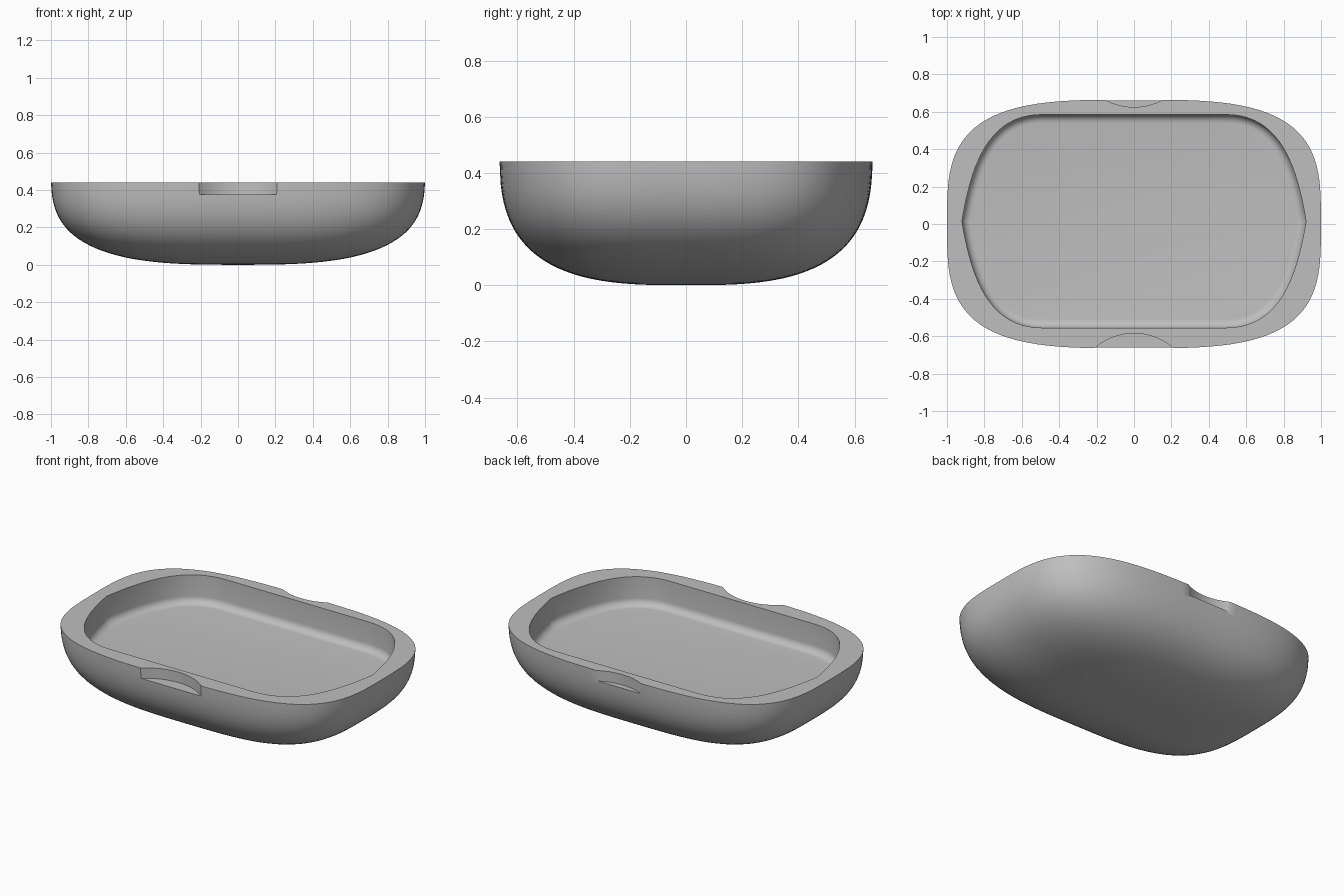
import bpy, bmesh, math

if "Cube" in bpy.data.objects:
    bpy.data.objects.remove(bpy.data.objects["Cube"])

RIM_Z = 0.44      # height of the flat rim
CENTRE_Z = 0.50   # height where the outer shell would be widest
HALF_X, HALF_Y = 1.0, 0.665
FLOOR_Z = 0.262   # inside floor
FILLET = 0.045

grey = bpy.data.materials.new("plain grey")
grey.diffuse_color = (0.52, 0.52, 0.52, 1)
grey.use_nodes = True
grey.node_tree.nodes["Principled BSDF"].inputs["Base Color"].default_value = grey.diffuse_color


def superellipse(angle, power):
    c, s = math.cos(angle), math.sin(angle)
    k = (abs(c) ** power + abs(s) ** power) ** (-1 / power)
    return c * k, s * k


def loft(name, rings):
    """Closed solid skinned through equally sized rings of points."""
    bm = bmesh.new()
    loops = [[bm.verts.new(p) for p in ring] for ring in rings]
    n = len(loops[0])
    for a, b in zip(loops, loops[1:]):
        for i in range(n):
            j = (i + 1) % n
            bm.faces.new((a[i], a[j], b[j], b[i]))
    bm.faces.new(loops[0])
    bm.faces.new(loops[-1])
    bmesh.ops.recalc_face_normals(bm, faces=bm.faces)
    mesh = bpy.data.meshes.new(name)
    bm.to_mesh(mesh)
    bm.free()
    mesh.materials.append(grey)
    obj = bpy.data.objects.new(name, mesh)
    bpy.context.collection.objects.link(obj)
    return obj


# Outer shell: soft rounded block, cut flat at the rim
outline = [superellipse(math.tau * i / 128, 3.4) for i in range(128)]
start = math.atan((CENTRE_Z - RIM_Z) / CENTRE_Z)
rings = []
for i in range(37):
    r, w = superellipse(start + (math.radians(88) - start) * i / 36, 3.0)
    z = RIM_Z if i == 0 else max(0.0, CENTRE_Z * (1 - w))
    rings.append([(HALF_X * r * x, HALF_Y * r * y, z) for x, y in outline])
dish = loft("dish", rings)


# Cavity outline: straight long sides, bowed ends with rounded corners
def bezier(p, t):
    k = ((1 - t) ** 3, 3 * t * (1 - t) ** 2, 3 * t * t * (1 - t), t ** 3)
    return tuple(sum(a * q[d] for a, q in zip(k, p)) for d in (0, 1))


corner = [(0.92, 0.0), (0.87, 0.30), (0.78, 0.57), (0.49, 0.57)]
quarter = [bezier(corner, i / 20) for i in range(21)]
half = quarter + [(-x, y) for x, y in reversed(quarter)]
cavity_outline = half + [(x, -y) for x, y in reversed(half[1:-1])]


def inset(points, d):
    result = []
    for i, (x, y) in enumerate(points):
        ax, ay = points[i - 1]
        bx, by = points[(i + 1) % len(points)]
        tx, ty = bx - ax, by - ay
        length = math.hypot(tx, ty)
        result.append((x - ty / length * d, y + tx / length * d))
    return result


# Cavity cutter: upright walls with a small fillet at the floor
levels = [(0, 0.60)]
for i in range(7):
    a = math.pi / 2 * i / 6
    levels.append((FILLET * (1 - math.cos(a)), FLOOR_Z + FILLET * (1 - math.sin(a))))
cavity = loft("cavity_cutter", [
    [(x, y + 0.015, z) for x, y in inset(cavity_outline, d)] for d, z in levels])


# Finger notch cutters: upright cylinders biting into the rim
def notch(name, y, radius):
    circle = [(radius * math.cos(math.tau * i / 96), y + radius * math.sin(math.tau * i / 96))
              for i in range(96)]
    return loft(name, [[(x, v, z) for x, v in circle] for z in (0.375, 0.60)])


cutters = [cavity,
           notch("front_notch_cutter", -0.905, 0.32),
           notch("back_notch_cutter", 0.945, 0.32)]

for cutter in cutters:
    mod = dish.modifiers.new(cutter.name, 'BOOLEAN')
    mod.operation = 'DIFFERENCE'
    mod.solver = 'EXACT'
    mod.object = cutter

# Bake the cuts, drop the cutters and smooth the curved faces
graph = bpy.context.evaluated_depsgraph_get()
graph.update()
baked = bpy.data.meshes.new_from_object(dish.evaluated_get(graph))
dish.modifiers.clear()
dish.data = baked
for cutter in cutters:
    bpy.data.objects.remove(cutter)

bpy.context.view_layer.objects.active = dish
dish.select_set(True)
bpy.ops.object.shade_smooth_by_angle(angle=math.radians(30))
